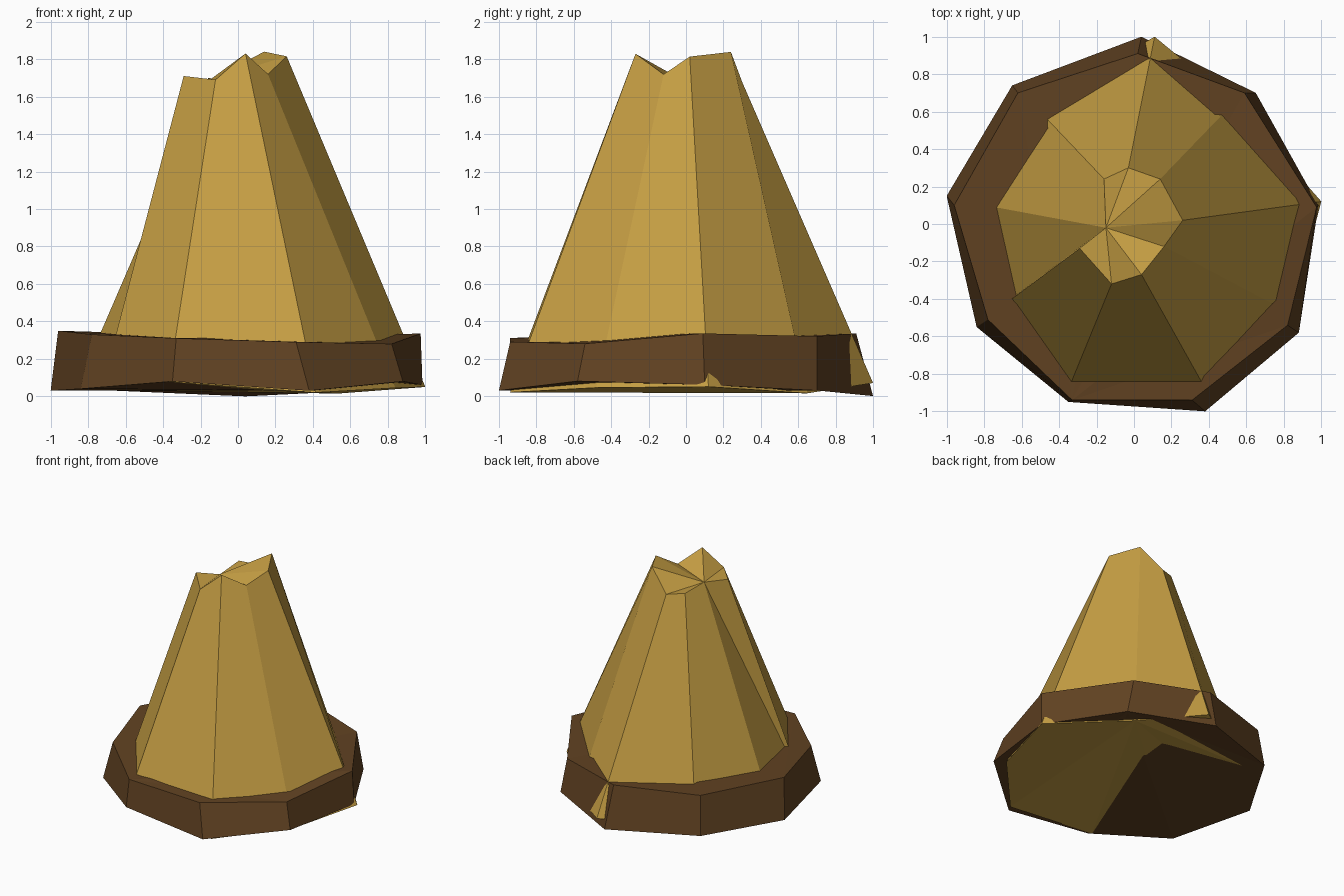
import bpy
import bmesh

default_cube = bpy.data.objects.get("Cube")
if default_cube:
    bpy.data.objects.remove(default_cube, do_unlink=True)


def make_material(name, colour):
    """Create one flat colour for both viewport and render."""
    material = bpy.data.materials.new(name)
    material.use_nodes = True
    material.diffuse_color = colour
    shader = material.node_tree.nodes["Principled BSDF"]
    shader.inputs["Base Color"].default_value = colour
    shader.inputs["Roughness"].default_value = 0.9
    return material


def fan(mesh_builder, ring, start):
    """Close an uneven ring with triangles radiating from one corner."""
    ordered = ring[start:] + ring[:start]
    for second, third in zip(ordered[1:], ordered[2:]):
        mesh_builder.faces.new((ordered[0], second, third))


def loft(name, lower_outline, upper_outline, material,
         lower_fan, upper_fan, folded_side=None):
    """Join matching outlines; one side may be folded inward."""
    mesh_builder = bmesh.new()
    lower = [mesh_builder.verts.new(point) for point in lower_outline]
    upper = [mesh_builder.verts.new(point) for point in upper_outline]
    count = len(lower)
    for index in range(count):
        following = (index + 1) % count
        a, b = lower[index], lower[following]
        c, d = upper[following], upper[index]
        if index == folded_side:
            mesh_builder.faces.new((a, b, d))
            mesh_builder.faces.new((b, c, d))
        else:
            mesh_builder.faces.new((a, b, c, d))
    fan(mesh_builder, upper, upper_fan)
    fan(mesh_builder, lower, lower_fan)
    bmesh.ops.recalc_face_normals(mesh_builder, faces=mesh_builder.faces[:])
    mesh = bpy.data.meshes.new(name)
    mesh_builder.to_mesh(mesh)
    mesh_builder.free()
    mesh.materials.append(material)
    part = bpy.data.objects.new(name, mesh)
    bpy.context.collection.objects.link(part)
    return part


straw = make_material("straw_tan", (0.565, 0.345, 0.057, 1))
bark = make_material("dark_brown", (0.12, 0.055, 0.016, 1))

# Uneven nine-sided base band, counterclockwise from the front
band_bottom = [
    (-.35, -.95, .08), (.38, -1, .03), (.88, -.58, .08),
    (.985, .1, .06), (.65, .7, .03), (.04, 1, 0),
    (-.65, .74, .03), (-1, .15, .03), (-.84, -.55, .04),
]
band_top = [
    (-.33, -.94, .31), (.31, -.94, .29), (.82, -.54, .28),
    (.975, .09, .335), (.59, .7, .32), (.02, .91, .335),
    (-.62, .7, .34), (-.96, .1, .35), (-.78, -.51, .33),
]
loft("base_band", band_bottom, band_top, bark, lower_fan=4, upper_fan=0)

# Tapered body, running down through the band, with a jagged top
body_bottom = [
    (-.37, -.93, .078), (.415, -.94, .02), (.84, -.48, .045),
    (1, .12, .05), (.535, .65, .015), (.11, 1, .07),
    (-.53, .63, .03), (-.85, .11, .07), (-.72, -.45, .07),
]
body_top = [
    (-.12, -.32, 1.69), (.04, -.27, 1.83), (.16, -.12, 1.72),
    (.26, .02, 1.815), (.14, .24, 1.84), (-.03, .3, 1.68),
    (-.16, .24, 1.7), (-.15, -.02, 1.69), (-.29, -.13, 1.71),
]
loft("tapered_body", body_bottom, body_top, straw,
     lower_fan=4, upper_fan=7, folded_side=7)
